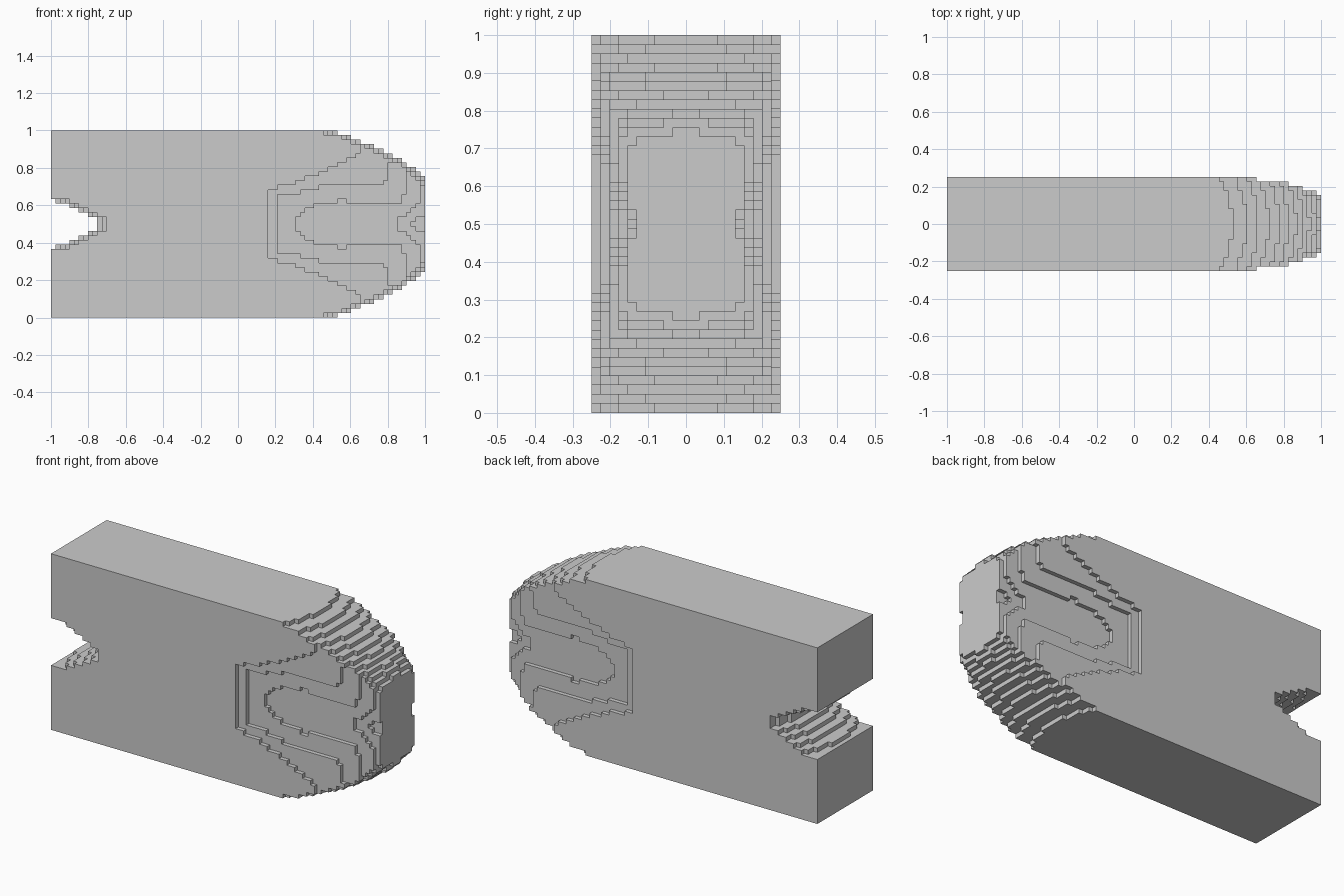
import bpy, bmesh

if "Cube" in bpy.data.objects:
    bpy.data.objects.remove(bpy.data.objects["Cube"])

# Block grid: cell counts and sizes
NX, NY, NZ = 81, 21, 41
SX, SY, SZ = 2 / NX, 0.5 / NY, 1 / NZ

# Half-height profiles around z = 0.5, as (x, half height)
NOSE = [(0.47, 0.5), (0.5, 0.495), (0.6, 0.465), (0.675, 0.435), (0.77, 0.395), (0.83, 0.365),
        (0.92, 0.31), (0.975, 0.26), (1.0, 0.23), (1.03, 0.17)]
NOTCH = [(-1.0, 0.142), (-0.9, 0.12), (-0.8, 0.075), (-0.7, 0.025)]
# Side recess contours, each one block deeper
RECESS = [
    [(0.17, 0.18), (0.22, 0.2), (0.3, 0.22), (0.44, 0.27), (0.5, 0.31), (0.64, 0.36), (0.67, 0.6)],
    [(0.2, 0.12), (0.22, 0.15), (0.31, 0.16), (0.36, 0.19), (0.55, 0.205), (0.7, 0.2),
     (0.76, 0.2), (0.81, 0.27), (0.84, 0.6)],
    [(0.32, 0.04), (0.36, 0.07), (0.41, 0.1), (0.55, 0.125), (0.75, 0.1), (0.86, 0.1),
     (0.91, 0.2), (0.93, 0.6)],
    [(0.84, 0.015), (0.9, 0.05), (0.95, 0.1), (0.975, 0.1), (0.98, 0.6)],
    [(0.92, 0.015), (1.0, 0.05)],
]


def sample(profile, x, before, after=None):
    """Linear lookup with fixed values outside the profile."""
    if x < profile[0][0]:
        return before
    for (x0, h0), (x1, h1) in zip(profile, profile[1:]):
        if x <= x1:
            return h0 + (h1 - h0) * (x - x0) / (x1 - x0)
    return profile[-1][1] if after is None else after


def filled(i, j, k):
    if not (0 <= i < NX and 0 <= j < NY and 0 <= k < NZ):
        return False
    x, y = -1 + (i + 0.5) * SX, -0.25 + (j + 0.5) * SY
    h = abs((k + 0.5) * SZ - 0.5)
    # Rounded nose, bulging across the width
    if h > sample(NOSE, x + y * y, 0.6):
        return False
    # Tail notch, deeper towards the two sides
    if h < sample(NOTCH, max(-1, x + 0.06 - y * y), 0.14, 0):
        return False
    # Stepped recesses on both sides
    depth = sum(h < sample(r, x, 0) for r in RECESS)
    return min(j, NY - 1 - j) >= depth


solid = {(i, j, k) for i in range(NX) for j in range(NY) for k in range(NZ) if filled(i, j, k)}

# Skin of the stepped body: one quad per exposed block side
bm = bmesh.new()
verts = {}


def vert(p):
    if p not in verts:
        verts[p] = bm.verts.new((-1 + p[0] * SX, -0.25 + p[1] * SY, p[2] * SZ))
    return verts[p]


for cell in sorted(solid):
    for axis in range(3):
        u, v = (axis + 1) % 3, (axis + 2) % 3
        for side in (0, 1):
            n = list(cell)
            n[axis] += 1 if side else -1
            if tuple(n) in solid:
                continue
            corners = []
            for a, b in ((0, 0), (1, 0), (1, 1), (0, 1)):
                p = list(cell)
                p[axis] += side
                p[u] += a
                p[v] += b
                corners.append(vert(tuple(p)))
            bm.faces.new(corners if side else corners[::-1])

mesh = bpy.data.meshes.new("stepped_block")
bm.to_mesh(mesh)
bm.free()
bpy.context.collection.objects.link(bpy.data.objects.new("stepped_block", mesh))
